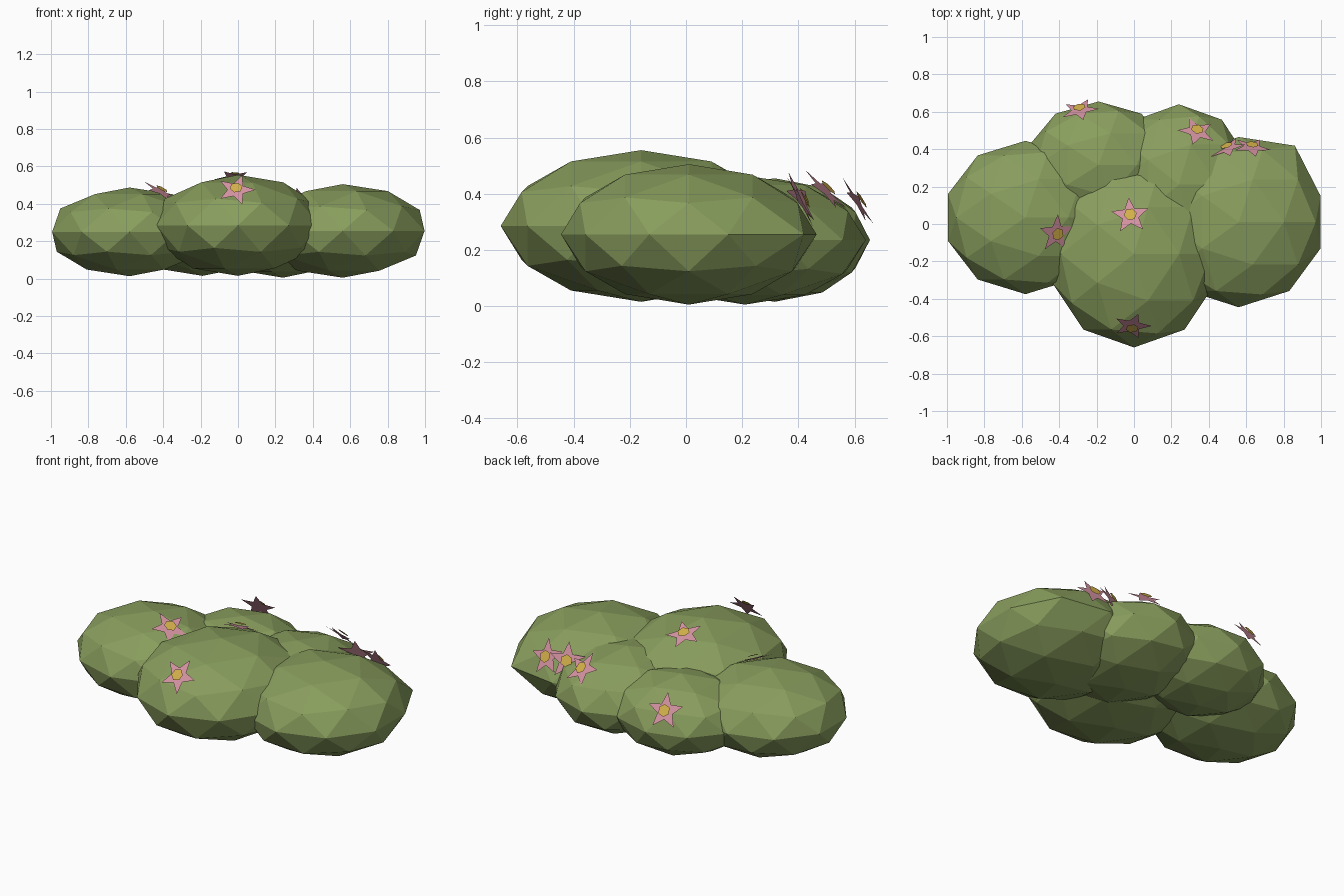
import bpy, bmesh, math
from mathutils import Vector, Matrix

cube = bpy.data.objects.get("Cube")
if cube:
    bpy.data.objects.remove(cube)


def material(name, colour):
    mat = bpy.data.materials.new(name)
    mat.use_nodes = True
    mat.diffuse_color = (*colour, 1)
    mat.node_tree.nodes["Principled BSDF"].inputs["Base Color"].default_value = (*colour, 1)
    return mat


LEAF = material("leaf_green", (0.25, 0.34, 0.11))
PETAL = material("petal_pink", (0.66, 0.29, 0.36))
POLLEN = material("pollen_yellow", (0.66, 0.44, 0.07))


def add_object(name, bm, *mats):
    mesh = bpy.data.meshes.new(name)
    bm.to_mesh(mesh)
    bm.free()
    for mat in mats:
        mesh.materials.append(mat)
    obj = bpy.data.objects.new(name, mesh)
    bpy.context.collection.objects.link(obj)
    return obj


def mound(name, centre, radii, bulge=None):
    """Flattened faceted ball of foliage, optionally with one corner pulled out."""
    bm = bmesh.new()
    bmesh.ops.create_icosphere(bm, subdivisions=2, radius=1)
    if bulge:
        corner = min(bm.verts, key=lambda v: (v.co - Vector(bulge)).length)
        corner.co *= 1.11
    bmesh.ops.scale(bm, vec=radii, verts=bm.verts)
    bmesh.ops.translate(bm, vec=centre, verts=bm.verts)
    return add_object(name, bm, LEAF)


def flower(name, centre, normal, spin):
    """Flat five-pointed blossom with a hexagonal heart just above it."""
    bm = bmesh.new()

    def plate(radii, count, height, index):
        ring = []
        for i in range(count):
            a = math.radians(spin + 90) + math.tau * i / count
            r = radii[i % len(radii)]
            ring.append(bm.verts.new((r * math.cos(a), r * math.sin(a), height)))
        hub = bm.verts.new((0, 0, height))
        for i in range(count):
            bm.faces.new((hub, ring[i], ring[(i + 1) % count])).material_index = index

    plate((0.105, 0.046), 10, 0, 0)
    plate((0.035,), 6, 0.018, 1)
    turn = Vector(normal).to_track_quat('Z', 'Y').to_matrix().to_4x4()
    bm.transform(Matrix.Translation(centre) @ turn)
    return add_object(name, bm, PETAL, POLLEN)


# Foliage mounds
mound("front_mound", (0, -0.16, 0.285), (0.46, 0.50, 0.27))
mound("right_mound", (-0.58, 0.035, 0.25), (0.435, 0.41, 0.237))
mound("left_mound", (0.56, 0.01, 0.255), (0.46, 0.455, 0.25), (0.59, 0.81, 0))
mound("back_right_mound", (-0.19, 0.315, 0.235), (0.39, 0.34, 0.22))
mound("back_left_mound", (0.24, 0.21, 0.235), (0.39, 0.43, 0.23))

# Blossoms
flower("top_flower", (-0.02, 0.045, 0.54), (0, 0.37, 0.93), 41)
flower("front_flower", (-0.01, -0.545, 0.475), (0, -0.77, 0.64), -18)
flower("right_flower", (-0.415, -0.05, 0.465), (0.45, -0.25, 0.86), 10)
flower("back_right_flower", (-0.29, 0.61, 0.37), (-0.15, 0.84, 0.54), 5)
flower("back_left_flower", (0.335, 0.495, 0.41), (0.2, 0.68, 0.70), 0)
flower("left_flower", (0.63, 0.41, 0.37), (0.1, 0.88, 0.47), 15)
flower("gap_flower", (0.50, 0.405, 0.38), (-0.3, 0.85, 0.4), 0)
